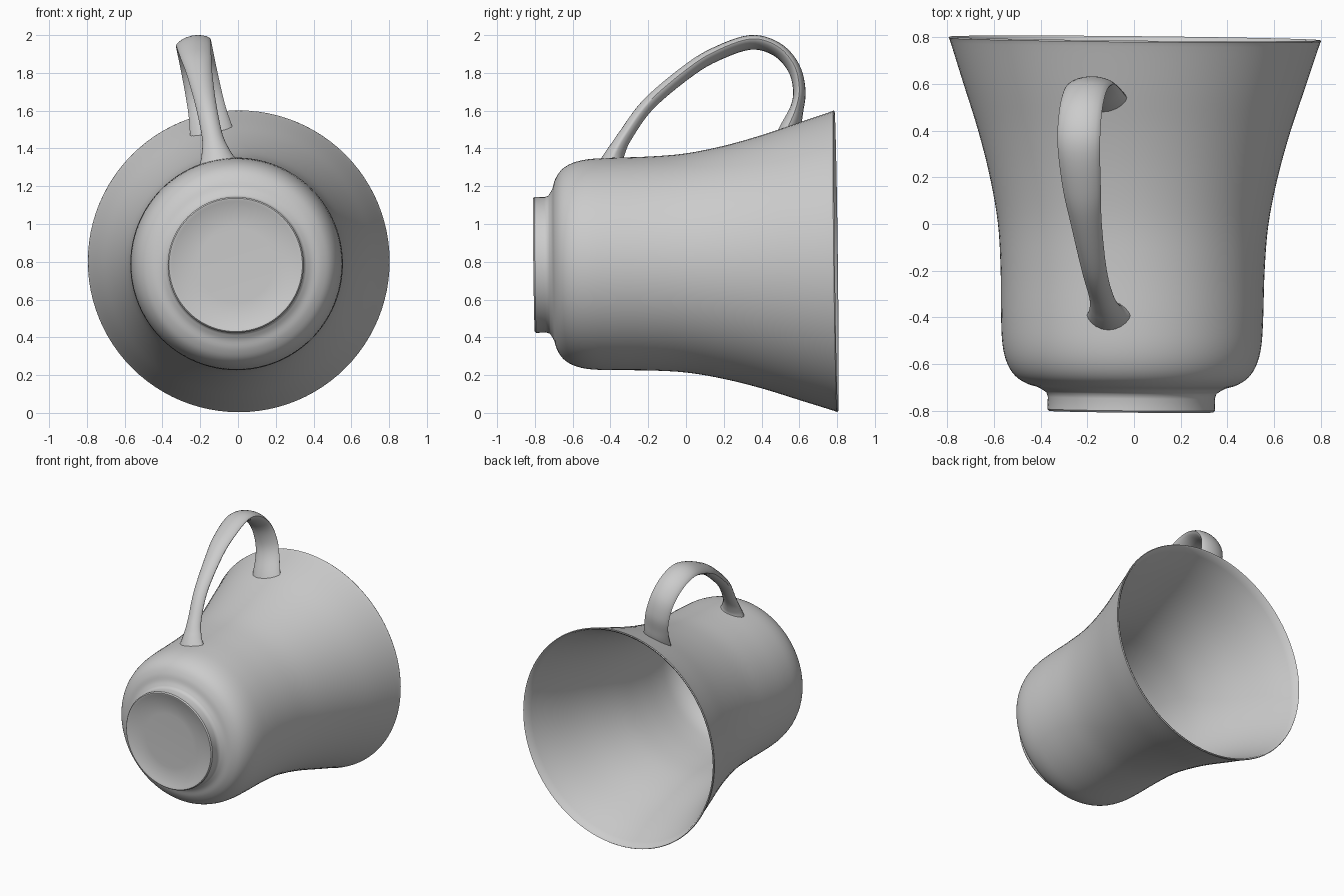
import bpy, bmesh, math
from mathutils import Vector

if "Cube" in bpy.data.objects:
    bpy.data.objects.remove(bpy.data.objects["Cube"])

GREY = (0.6, 0.6, 0.6, 1)
glaze = bpy.data.materials.new("grey glaze")
glaze.use_nodes = True
glaze.diffuse_color = GREY
glaze.node_tree.nodes["Principled BSDF"].inputs["Base Color"].default_value = GREY


def smooth_path(points, steps):
    """Catmull-Rom curve through the points."""
    pts = [Vector(p) for p in points]
    pts = [2 * pts[0] - pts[1]] + pts + [2 * pts[-1] - pts[-2]]
    out = []
    for a, b, c, d in zip(pts, pts[1:], pts[2:], pts[3:]):
        for i in range(steps):
            t = i / steps
            out.append(0.5 * (2 * b + (c - a) * t + (2 * a - 5 * b + 4 * c - d) * t ** 2
                              + (3 * b - a - 3 * c + d) * t ** 3))
    return out + [pts[-2]]


def finish(name, bm):
    bmesh.ops.recalc_face_normals(bm, faces=bm.faces)
    mesh = bpy.data.meshes.new(name)
    bm.to_mesh(mesh)
    bm.free()
    mesh.materials.append(glaze)
    obj = bpy.data.objects.new(name, mesh)
    bpy.context.collection.objects.link(obj)
    bpy.ops.object.select_all(action='DESELECT')
    obj.select_set(True)
    bpy.context.view_layer.objects.active = obj
    bpy.ops.object.shade_smooth_by_angle(angle=math.radians(42))
    return obj


# Cup: (radius, height) profile turned around its axis
foot = [(0, -0.792), (0.2, -0.794), (0.335, -0.798), (0.345, -0.805),
        (0.353, -0.805), (0.36, -0.797), (0.358, -0.745)]
body = [(0.365, -0.725), (0.4, -0.704), (0.45, -0.688), (0.5, -0.655),
        (0.535, -0.6), (0.555, -0.52), (0.562, -0.4), (0.566, -0.2),
        (0.58, 0), (0.617, 0.2), (0.67, 0.4), (0.735, 0.6), (0.79, 0.77), (0.799, 0.79)]
inside = [(0.785, 0.79), (0.71, 0.6), (0.645, 0.4), (0.59, 0.2), (0.552, 0),
          (0.538, -0.2), (0.534, -0.4), (0.522, -0.52), (0.48, -0.6), (0.4, -0.65), (0.2, -0.68), (0, -0.685)]
profile = [Vector(p) for p in foot] + smooth_path(body, 4) + [Vector((0.795, 0.796))] + smooth_path(inside, 4)

bm = bmesh.new()
verts = [bm.verts.new((p.x, 0, p.y)) for p in profile]
edges = [bm.edges.new(pair) for pair in zip(verts, verts[1:])]
bmesh.ops.spin(bm, geom=verts + edges, cent=(0, 0, 0), axis=(0, 0, 1),
               angle=math.tau, steps=96, use_merge=True)
bmesh.ops.remove_doubles(bm, verts=bm.verts, dist=0.0005)
cup = finish("cup", bm)

# Lay the cup on its side, leaning very slightly
cup.rotation_mode = 'QUATERNION'
cup.rotation_quaternion = Vector((0.01, 1, 0.012)).to_track_quat('Z', 'Y')
cup.location = (-0.004, 0, 0.793)

# Handle: (along cup, distance from axis, half width, half thickness)
stations = [(-0.395, 0.545, 0.097, 0.066), (-0.37, 0.6, 0.075, 0.048), (-0.32, 0.69, 0.055, 0.038),
            (-0.2, 0.857, 0.055, 0.036), (0, 1.03, 0.068, 0.036), (0.15, 1.125, 0.083, 0.036),
            (0.34, 1.192, 0.093, 0.036), (0.48, 1.155, 0.094, 0.035), (0.57, 1.055, 0.094, 0.034),
            (0.6, 0.93, 0.096, 0.033), (0.583, 0.82, 0.101, 0.038), (0.535, 0.7, 0.116, 0.068)]
path = smooth_path(stations, 6)
LEAN = 0.2
outward = Vector((-math.sin(LEAN), 0, math.cos(LEAN)))
sideways = Vector((math.cos(LEAN), 0, math.sin(LEAN)))
along = Vector((0, 1, 0))
SIDES = 20

bm = bmesh.new()
rings = []
for i, p in enumerate(path):
    tangent = (path[min(i + 1, len(path) - 1)] - path[max(i - 1, 0)]).xy.normalized()
    normal = Vector((-tangent.y, tangent.x))
    # Turn the ends to lie along the cup wall
    if i < 6:
        normal = normal.lerp(Vector((-1, 0)), 1 - i / 6).normalized()
    elif i > len(path) - 7:
        normal = normal.lerp(Vector((0.95, 0.3)), 1 - (len(path) - 1 - i) / 6).normalized()
    ring = []
    for k in range(SIDES):
        angle = math.tau * k / SIDES
        u = math.cos(angle)
        v = math.copysign(abs(math.sin(angle)) ** 1.4, math.sin(angle))
        q = p.xy + normal * p.w * v
        ring.append(bm.verts.new(Vector((0, 0, 0.793)) + outward * q.y + along * q.x + sideways * p.z * u))
    rings.append(ring)
for a, b in zip(rings, rings[1:]):
    for k in range(SIDES):
        n = (k + 1) % SIDES
        bm.faces.new((a[k], a[n], b[n], b[k]))
bm.faces.new(rings[0])
bm.faces.new(rings[-1])
finish("handle", bm)
